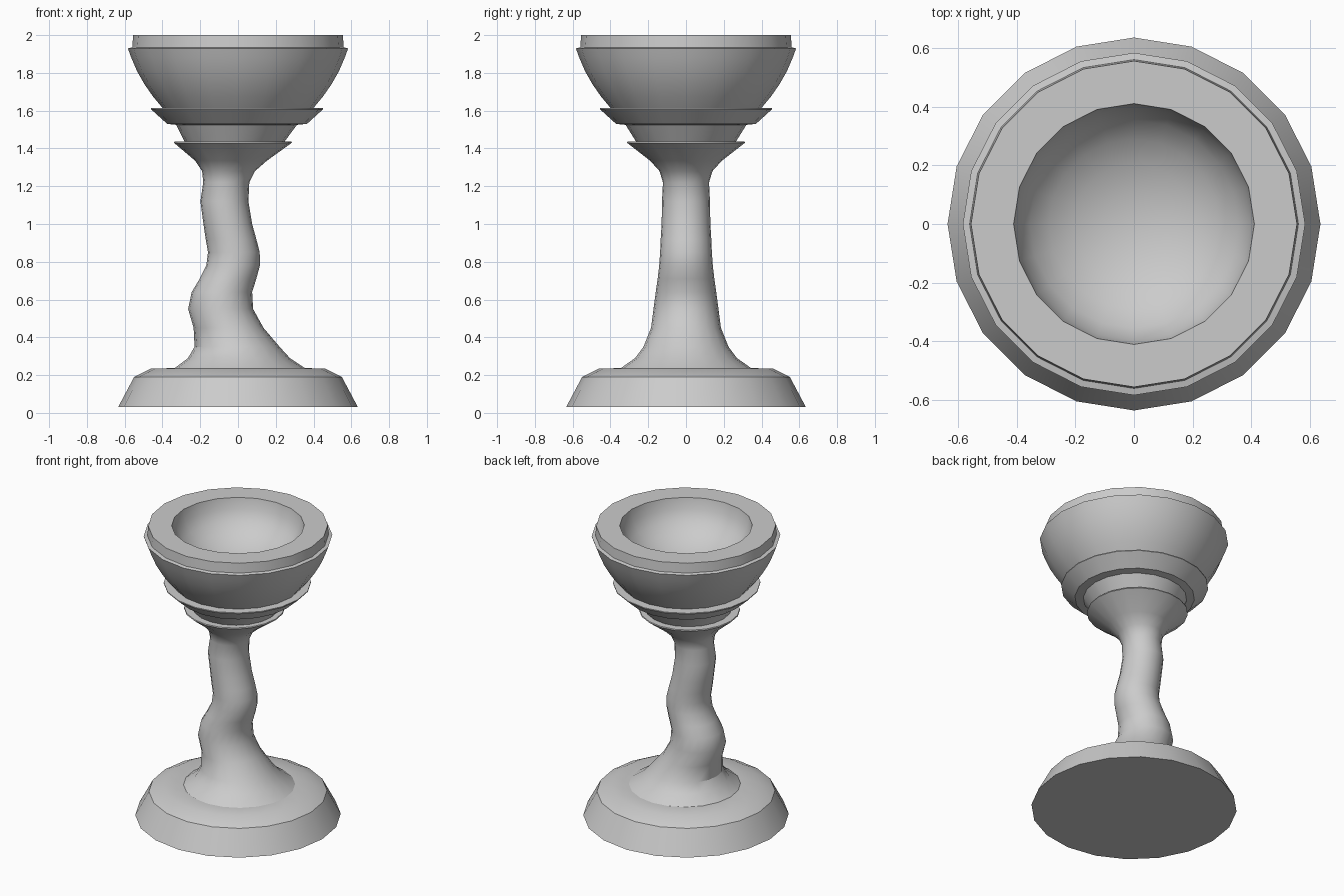
import bpy, bmesh, math

if "Cube" in bpy.data.objects:
    bpy.data.objects.remove(bpy.data.objects["Cube"])

SIDES = 20


def lathe(name, rings, angle=30):
    """Closed lathe from rings of (radius, z, x centre); radius 0 makes a pole."""
    bm = bmesh.new()
    loops = []
    for r, z, cx in rings:
        if r == 0:
            loops.append([bm.verts.new((cx, 0, z))] * SIDES)
            continue
        loops.append([bm.verts.new((cx + r * math.cos(2 * math.pi * i / SIDES),
                                    r * math.sin(2 * math.pi * i / SIDES), z))
                      for i in range(SIDES)])
    bm.faces.new(loops[0][::-1])
    for a, b in zip(loops, loops[1:]):
        for i in range(SIDES):
            j = (i + 1) % SIDES
            quad = [a[i], a[j], b[j], b[i]]
            bm.faces.new(list(dict.fromkeys(quad)))
    if rings[-1][0] > 0:
        bm.faces.new(loops[-1])
    bmesh.ops.recalc_face_normals(bm, faces=bm.faces[:])
    mesh = bpy.data.meshes.new(name)
    bm.to_mesh(mesh)
    bm.free()
    ob = bpy.data.objects.new(name, mesh)
    bpy.context.collection.objects.link(ob)
    bpy.ops.object.select_all(action='DESELECT')
    ob.select_set(True)
    bpy.context.view_layer.objects.active = ob
    bpy.ops.object.shade_smooth_by_angle(angle=math.radians(angle))
    return ob


# Foot: sloped plinth with a bevelled top
foot = [(0.635, 0.03, 0), (0.55, 0.19, 0), (0.46, 0.235, 0)]

# Crooked stem: centre wanders in x while the radius tapers
stem = [(0.345, 0.237, 0.01), (0.27, 0.29, 0.005), (0.225, 0.35, -0.005),
        (0.185, 0.45, -0.05), (0.172, 0.55, -0.092), (0.16, 0.64, -0.085),
        (0.15, 0.71, -0.053), (0.142, 0.78, -0.026), (0.137, 0.85, -0.022),
        (0.134, 0.92, -0.037), (0.129, 1.0, -0.054), (0.127, 1.12, -0.072),
        (0.122, 1.22, -0.062), (0.14, 1.28, -0.05), (0.19, 1.335, -0.037),
        (0.312, 1.43, -0.027)]

# Neck and second collar
collars = [(0.31, 1.437, -0.027), (0.265, 1.437, -0.018), (0.32, 1.525, -0.008),
           (0.37, 1.53, -0.005), (0.455, 1.607, -0.005), (0.455, 1.613, -0.005)]

# Bowl outside, stepped rim and hollow inside
bowl = [(0.40, 1.615, 0), (0.45, 1.675, 0), (0.495, 1.74, 0), (0.535, 1.81, 0),
        (0.565, 1.88, 0), (0.583, 1.93, 0), (0.56, 1.935, 0), (0.555, 2.0, 0),
        (0.41, 2.0, 0)]
DEPTH = 0.28
hollow = [(0.41 * math.cos(t * math.pi / 12), 2.0 - DEPTH * math.sin(t * math.pi / 12), 0)
          for t in range(1, 6)] + [(0, 2.0 - DEPTH, 0)]

lathe("goblet", foot + stem + collars + bowl + hollow)
